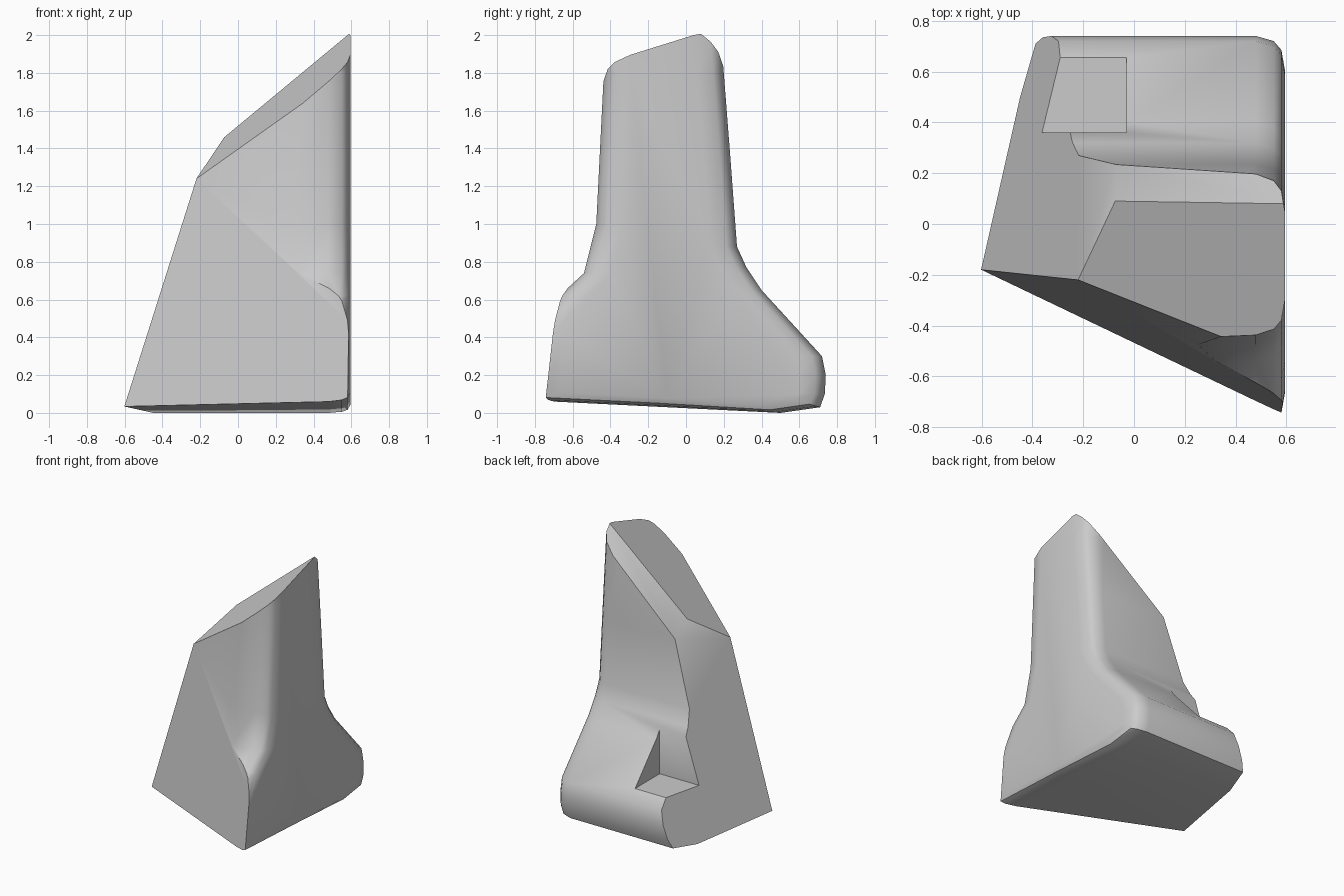
import bpy, bmesh
from mathutils import Vector

if "Cube" in bpy.data.objects:
    bpy.data.objects.remove(bpy.data.objects["Cube"])

# Side profile (y, z): narrow upright blade flaring into a wide foot
PROFILE = [(-.80, .065), (-.79, .42), (-.67, .62), (-.54, .74), (-.475, 1.0),
           (-.435, 1.8), (-.43, 2.15), (.17, 2.15), (.20, 1.8), (.235, 1.35),
           (.27, .88), (.32, .77), (.40, .65), (.72, .30), (.74, .20),
           (.735, .10), (.71, .03), (.50, 0), (-.20, .035)]
# Slices along x, each pulled inward a little more to round the right side
SLICES = [(-.8, 0), (.48, 0), (.55, .02), (.58, .055), (.595, .14)]
# Flat cuts, each through three points: front, back left, slanted top, top bevel
CUTS = [[(-.6, -.18, .04), (.58, -.74, .1), (-.22, -.22, 1.24)],
        [(-.6, -.18, .04), (-.22, -.22, 1.24), (-.36, .73, .1)],
        [(-.22, -.22, 1.24), (.58, .08, 2.0), (-.06, .09, 1.47)],
        [(-.06, .09, 1.47), (.58, .08, 2.0), (-.07, .25, 1.35)]]


def inset(y, z, d):
    dy = min(d, abs(y + .1))
    return y - dy if y > -.1 else y + dy, z + (d * .3 if z < .08 else 0)


def make_object(name, bm):
    mesh = bpy.data.meshes.new(name)
    bm.to_mesh(mesh)
    bm.free()
    obj = bpy.data.objects.new(name, mesh)
    bpy.context.collection.objects.link(obj)
    return obj


# Main body: loft the slices
bm = bmesh.new()
rings = [[bm.verts.new((x, *inset(y, z, d))) for y, z in PROFILE] for x, d in SLICES]
n = len(PROFILE)
for a, b in zip(rings, rings[1:]):
    for i in range(n):
        j = (i + 1) % n
        bm.faces.new((a[i], a[j], b[j], b[i]))
bm.faces.new(rings[0])
bm.faces.new(rings[-1])
bmesh.ops.recalc_face_normals(bm, faces=bm.faces)

# Slice off the flat faces and cap each cut
centre = Vector((.2, 0, .7))
for pts in CUTS:
    p, q, r = (Vector(v) for v in pts)
    normal = (q - p).cross(r - p).normalized()
    if normal.dot(centre - p) > 0:
        normal.negate()
    cut = bmesh.ops.bisect_plane(bm, geom=bm.verts[:] + bm.edges[:] + bm.faces[:],
                                 plane_co=p, plane_no=normal, clear_outer=True)
    edges = [e for e in bm.edges if e.is_boundary]
    bmesh.ops.holes_fill(bm, edges=edges, sides=0)
bmesh.ops.recalc_face_normals(bm, faces=bm.faces)
body = make_object("body", bm)

# Stepped notch in the back of the foot
bm = bmesh.new()
bmesh.ops.create_cube(bm, size=1)
for v in bm.verts:
    v.co = (-.03 if v.co.x > 0 else -.9,
            1.0 if v.co.y > 0 else .36,
            1.2 if v.co.z > 0 else .37)
# keep the blade above the notch untouched
for v in bm.verts:
    if v.co.z > 1:
        v.co.z = .9
cutter = make_object("notch_cutter", bm)
cutter.hide_render = True
cutter.hide_viewport = False
mod = body.modifiers.new("notch", 'BOOLEAN')
mod.operation = 'DIFFERENCE'
mod.solver = 'EXACT'
mod.object = cutter
bpy.context.view_layer.objects.active = body
body.select_set(True)
bpy.ops.object.modifier_apply(modifier=mod.name)
bpy.data.objects.remove(cutter)

bpy.ops.object.shade_smooth_by_angle(angle=.6)
